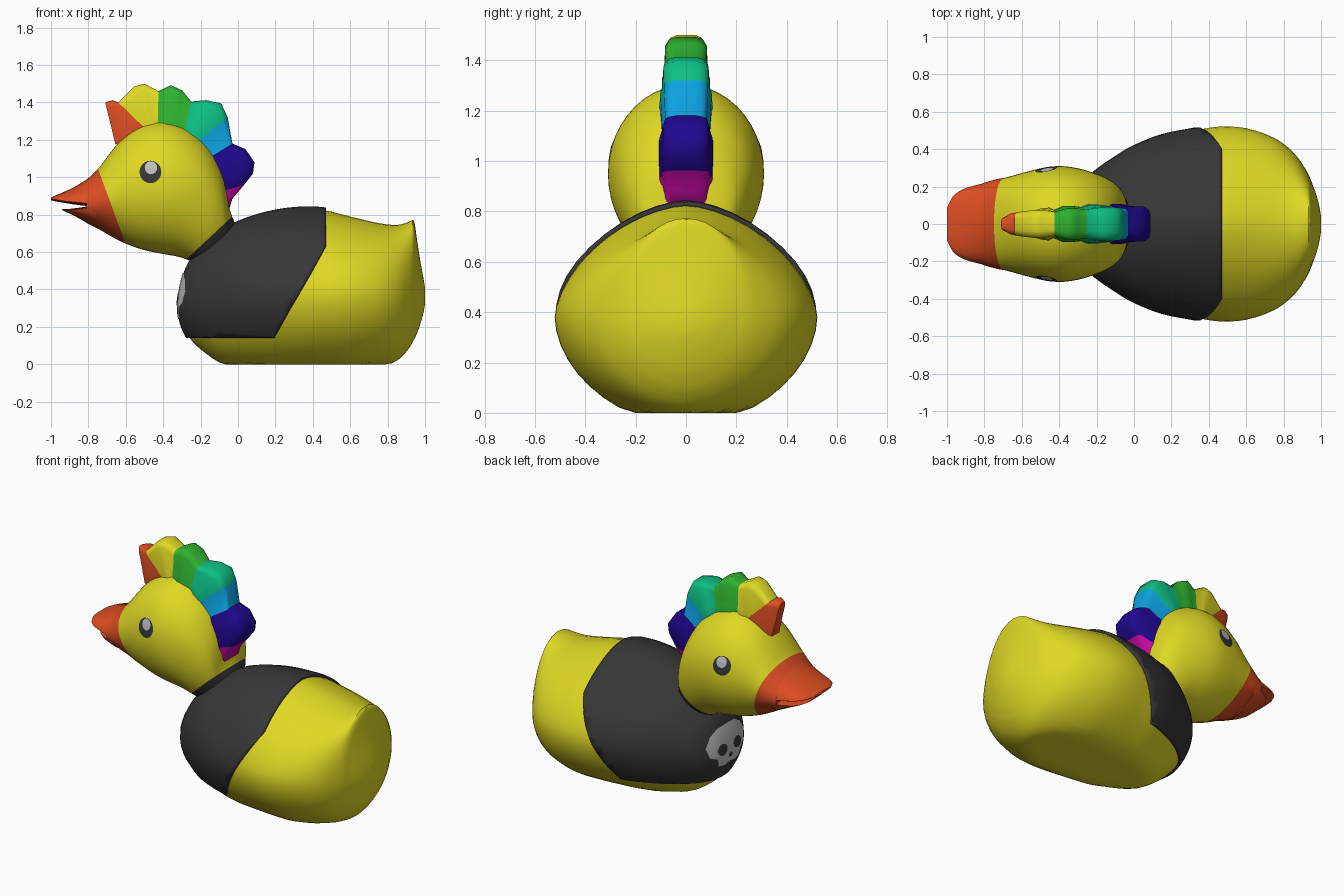
import bpy, bmesh, math
from mathutils import Vector
from mathutils.bvhtree import BVHTree

if "Cube" in bpy.data.objects:
    bpy.data.objects.remove(bpy.data.objects["Cube"])

COLOURS = {
    "yellow": (0.74, 0.69, 0.018), "charcoal": (0.038, 0.038, 0.038), "orange": (0.72, 0.075, 0.016),
    "light_grey": (0.52, 0.52, 0.52), "green": (0.028, 0.44, 0.03), "teal": (0.004, 0.52, 0.24),
    "blue": (0.004, 0.37, 0.77), "navy": (0.015, 0.002, 0.27), "magenta": (0.62, 0.003, 0.40)}
MATS = {}
for key, c in COLOURS.items():
    MATS[key] = bpy.data.materials.new(key)
    MATS[key].diffuse_color = (*c, 1)


def finish(name, bm, mats, angle=40, thickness=0):
    me = bpy.data.meshes.new(name)
    bm.to_mesh(me)
    ob = bpy.data.objects.new(name, me)
    bpy.context.collection.objects.link(ob)
    for m in mats:
        me.materials.append(MATS[m])
    if thickness:
        mod = ob.modifiers.new("shell", 'SOLIDIFY')
        mod.thickness, mod.offset = thickness, -1
    bpy.ops.object.select_all(action='DESELECT')
    ob.select_set(True)
    bpy.context.view_layer.objects.active = ob
    bpy.ops.object.shade_smooth_by_angle(angle=math.radians(angle))
    return ob


def refine(rows, steps=3):
    """Smooth curve through the cross-section stations."""
    out = []
    for i in range(len(rows) - 1):
        p = [rows[max(0, min(len(rows) - 1, i + k))] for k in (-1, 0, 1, 2)]
        for s in range(steps):
            t = s / steps
            out.append([0.5 * (2 * b + (c - a) * t + (2 * a - 5 * b + 4 * c - d) * t * t
                               + (3 * b - a - 3 * c + d) * t ** 3) for a, b, c, d in zip(*p)])
    return out + [rows[-1]]


def skin(rings):
    """Join closed rings of points into a capped surface."""
    bm = bmesh.new()
    rv = [[bm.verts.new(p) for p in r] for r in rings]
    n = len(rv[0])
    for a, b in zip(rv, rv[1:]):
        for j in range(n):
            bm.faces.new((a[j], a[(j + 1) % n], b[(j + 1) % n], b[j]))
    bm.faces.new(rv[0])
    bm.faces.new(rv[-1])
    bmesh.ops.recalc_face_normals(bm, faces=bm.faces)
    bm.normal_update()
    return bm


def loft(stations, n=44, low=2):
    """Station: x, bottom z, top z, half width, z of widest point, upper roundness."""
    rings = []
    for x, zb, zt, hw, zm, p in refine(stations):
        ring = []
        for j in range(n):
            a = 2 * math.pi * j / n
            c, s = math.cos(a), math.sin(a)
            e = 2 / (p if s > 0 else low)
            y = hw * math.copysign(abs(c) ** e, c)
            z = zm + math.copysign(abs(s) ** e, s) * (zt - zm if s > 0 else zm - zb)
            ring.append((x, y, max(z, 0)))
        rings.append(ring)
    return skin(rings)


def cut(bm, co, no, clear=False):
    bmesh.ops.bisect_plane(bm, geom=bm.verts[:] + bm.edges[:] + bm.faces[:], dist=1e-5,
                           plane_co=co, plane_no=no, clear_outer=clear)


# body
BODY = [(-.305, .27, .34, .08, .30, 2), (-.298, .23, .39, .12, .31, 2), (-.28, .18, .47, .17, .32, 2),
        (-.25, .13, .54, .22, .33, 2), (-.2, .08, .60, .275, .35, 2), (-.1, .01, .69, .345, .37, 1.95),
        (0, -.02, .75, .405, .38, 1.85), (.15, -.045, .80, .465, .38, 1.72), (.3, -.05, .825, .495, .38, 1.68),
        (.45, -.05, .825, .52, .38, 1.66), (.6, -.05, .79, .512, .38, 1.7), (.75, -.02, .755, .46, .38, 1.8),
        (.85, .02, .745, .385, .38, 1.9), (.91, .08, .76, .305, .38, 2), (.94, .13, .768, .25, .38, 2),
        (.955, .16, .68, .21, .37, 2), (.97, .2, .58, .17, .37, 2), (.988, .26, .48, .11, .36, 2),
        (1, .32, .41, .04, .36, 2)]
finish("body", loft(BODY, low=1.85), ["yellow"])

# shirt: the body surface pushed outward and trimmed at hem and back
shirt = loft(BODY, low=1.85)
for v in [(v, v.normal.copy()) for v in shirt.verts]:
    v[0].co += v[1] * 0.016
cut(shirt, (0, 0, .14), (0, 0, -1), True)
cut(shirt, (.2, 0, .15), (.47, 0, -.26), True)
cut(shirt, (.47, 0, .8), (1, 0, 0), True)
shirt_tree = BVHTree.FromBMesh(shirt)
finish("shirt", shirt, ["charcoal"], thickness=.022)

# head, with neck collar and beak base coloured by cutting planes
head = loft([
    (-.01, .62, .74, .07, .68, 2), (-.045, .58, .83, .135, .72, 2), (-.062, .56, .95, .17, .78, 2),
    (-.085, .55, 1.04, .20, .83, 2), (-.13, .53, 1.13, .235, .87, 2), (-.2, .53, 1.215, .268, .92, 2),
    (-.3, .57, 1.28, .298, .94, 2), (-.4, .59, 1.303, .31, .95, 2), (-.5, .61, 1.285, .297, .95, 2),
    (-.6, .645, 1.225, .272, .93, 2), (-.68, .685, 1.135, .25, .90, 2), (-.74, .72, 1.055, .238, .875, 2),
    (-.81, .755, .985, .218, .855, 2)])
BEAK = Vector((-.75, 0, 1.05)), Vector((-.41, 0, -.15))
COLLAR = Vector((-.27, 0, .567)), Vector((.21, 0, -.225))
for plane in (BEAK, COLLAR):
    cut(head, *plane)
for f in head.faces:
    m = f.calc_center_median()
    if (m - BEAK[0]).dot(BEAK[1]) > 0:
        f.material_index = 1
    elif (m - COLLAR[0]).dot(COLLAR[1]) > 0:
        f.material_index = 2
head_tree = BVHTree.FromBMesh(head)
finish("head", head, ["yellow", "orange", "charcoal"])

# open beak
finish("upper_beak", loft([
    (-.76, .85, 1.03, .22, .865, 2), (-.81, .847, .988, .216, .862, 2), (-.88, .855, .945, .198, .868, 2),
    (-.93, .863, .922, .178, .873, 2), (-.97, .87, .905, .145, .88, 2), (-1, .877, .892, .085, .884, 2)],
    24), ["orange"])
finish("lower_beak", loft([
    (-.76, .73, .85, .22, .84, 2), (-.81, .757, .843, .21, .832, 2), (-.86, .785, .836, .185, .828, 2),
    (-.91, .81, .83, .14, .825, 2), (-.94, .824, .829, .08, .827, 2)], 24), ["orange"])

# crest: ribs (outer x, z, inner x, z, half width, colour of the stretch after it)
RIBS = [(-.71, 1.40, -.655, 1.175, .035, "orange"), (-.67, 1.412, -.60, 1.20, .06, "orange"),
        (-.64, 1.40, -.485, 1.25, .07, "yellow"), (-.555, 1.485, -.465, 1.255, .08, "yellow"),
        (-.50, 1.50, -.45, 1.26, .082, "yellow"), (-.425, 1.46, -.43, 1.26, .07, "green"),
        (-.36, 1.492, -.38, 1.26, .09, "green"), (-.30, 1.465, -.33, 1.25, .09, "green"),
        (-.25, 1.405, -.285, 1.235, .085, "teal"), (-.17, 1.412, -.26, 1.225, .095, "teal"),
        (-.09, 1.395, -.23, 1.205, .098, "teal"), (-.055, 1.32, -.215, 1.19, .095, "blue"),
        (-.03, 1.18, -.16, 1.10, .09, "navy"), (.04, 1.15, -.14, 1.07, .1, "navy"),
        (.088, 1.08, -.12, 1.02, .1, "navy"), (.08, 1.02, -.11, .97, .1, "navy"),
        (.035, .962, -.10, .92, .1, "magenta"), (-.03, .885, -.09, .86, .09, "magenta"),
        (-.045, .835, -.09, .82, .085, "magenta")]
HALF = [(0, 1.08), (.3, 1.05), (.38, .97), (.85, .92), (.96, .75), (1, .45)]
rings = []
for ox, oz, ix, iz, w, _ in RIBS:
    pts = HALF + [(t, -k) for t, k in reversed(HALF)]
    rings.append([(ix + (ox - ix) * t, k * w, iz + (oz - iz) * t) for t, k in pts])
crest = skin(rings)
crest_cols = ["orange", "yellow", "green", "teal", "blue", "navy", "magenta"]
crest.faces.ensure_lookup_table()
for i, f in enumerate(crest.faces):
    rib = i // (2 * len(HALF))
    if i == len(crest.faces) - 2:
        rib = 0
    f.material_index = crest_cols.index(RIBS[min(rib, len(RIBS) - 1)][5])
finish("crest", crest, crest_cols, 55)


def decal(name, outline, centre, tree, place, direction, off, mat, rings=6):
    """Lay a flat outline on a surface as a thin painted patch."""
    bm = bmesh.new()

    def hit(u, v):
        d = Vector(direction)
        loc, no, _, _ = tree.ray_cast(Vector(place(u, v)) - d * 2, d)
        if loc is None:
            return bm.verts.new(place(u, v))
        if no.dot(d) > 0:
            no = -no
        return bm.verts.new(loc + no * off)
    cu, cv = centre
    mid = hit(cu, cv)
    prev = None
    n = len(outline)
    for r in range(1, rings + 1):
        k = r / rings
        cur = [hit(cu + (u - cu) * k, cv + (v - cv) * k) for u, v in outline]
        for j in range(n):
            q = (j + 1) % n
            bm.faces.new((mid, cur[j], cur[q]) if prev is None else (prev[j], cur[j], cur[q], prev[q]))
        prev = cur
    bm.normal_update()
    for f in bm.faces:
        if f.normal.dot(Vector(direction)) > 0:
            f.normal_flip()
    finish(name, bm, [mat])


def oval(cu, cv, ru, rv, n=24):
    return [(cu + ru * math.cos(2 * math.pi * j / n), cv + rv * math.sin(2 * math.pi * j / n)) for j in range(n)]


# eyes
for side, s in (("right", -1), ("left", 1)):
    def on_side(u, v):
        return (u, 0, v)
    decal(side + "_eye", oval(-.468, 1.028, .058, .06), (-.468, 1.028), head_tree, on_side, (0, -s, 0), .002, "charcoal")
    decal(side + "_eye_glint", oval(-.465, 1.05, .033, .034), (-.465, 1.05), head_tree, on_side, (0, -s, 0), .004, "light_grey")


# skull print on the chest
def on_chest(u, v):
    return (0, u, v)


half = [(0, .49), (.09, .483), (.155, .45), (.195, .39), (.175, .325), (.12, .3), (.105, .25), (.05, .24), (0, .25)]
loop = half + [(-u, v) for u, v in half[-2:0:-1]]
fine = []
for a, b in zip(loop, loop[1:] + loop[:1]):
    fine += [a, ((a[0] + b[0]) / 2, (a[1] + b[1]) / 2)]
decal("skull_print", fine, (0, .37), shirt_tree, on_chest, (1, 0, 0), .004, "light_grey")
for side, s in (("right", 1), ("left", -1)):
    decal(side + "_skull_socket", oval(s * .075, .35, .043, .035), (s * .075, .35), shirt_tree, on_chest, (1, 0, 0), .007, "charcoal")
decal("skull_nose", oval(0, .295, .018, .016, 12), (0, .295), shirt_tree, on_chest, (1, 0, 0), .007, "charcoal")

for m in bpy.data.materials:
    if m.users and not m.is_grease_pencil:
        m.use_nodes = True
        m.node_tree.nodes["Principled BSDF"].inputs["Base Color"].default_value = m.diffuse_color
